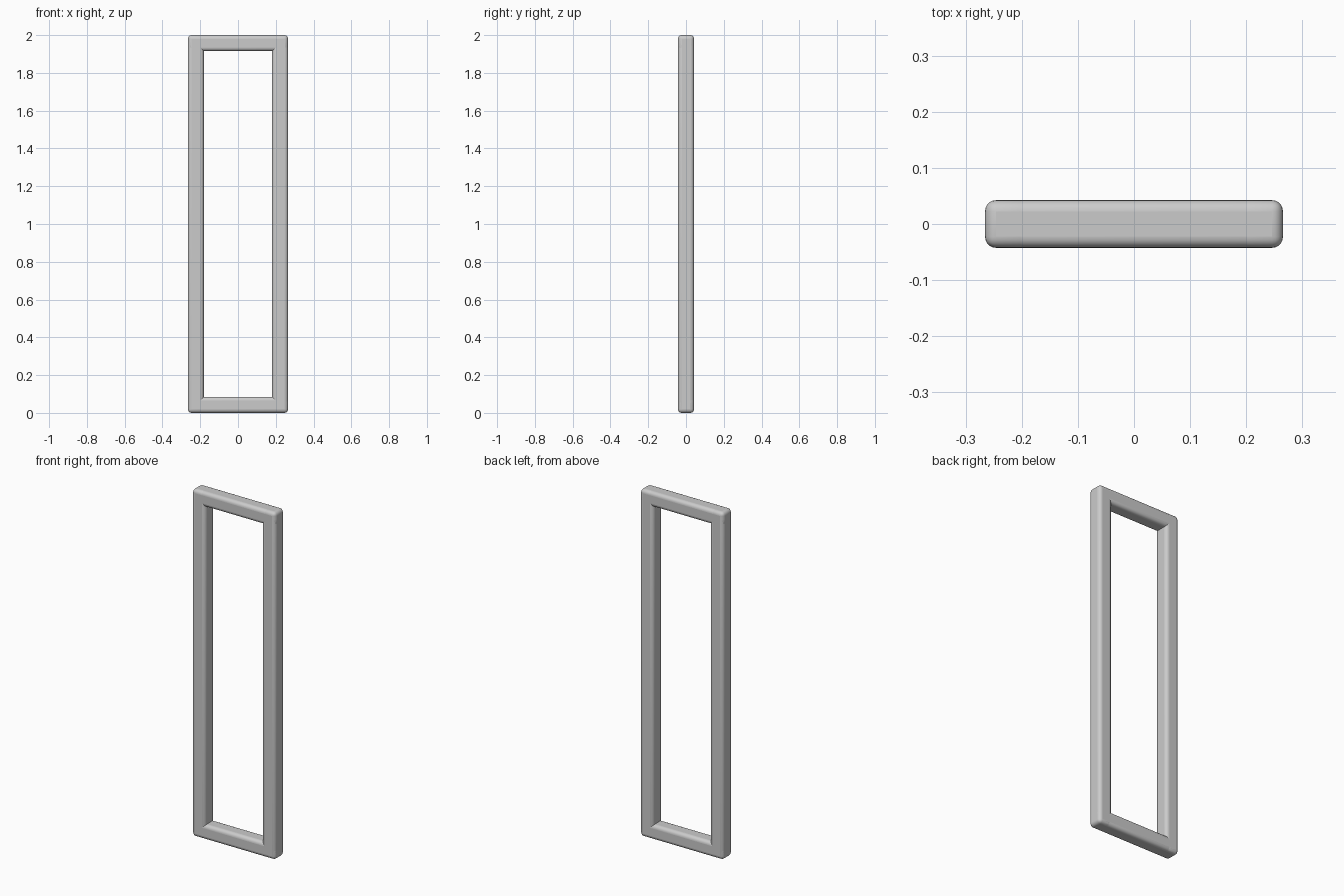
import bpy

if "Cube" in bpy.data.objects:
    bpy.data.objects.remove(bpy.data.objects["Cube"])

W, H, T, R = 0.531, 2.0, 0.085, 0.02  # outer width, height, bar thickness, edge radius


def bar(name, size, loc):
    """Square bar with rounded edges."""
    bpy.ops.mesh.primitive_cube_add(size=1, location=loc)
    ob = bpy.context.object
    ob.name = name
    ob.scale = size
    bpy.ops.object.transform_apply(location=False, rotation=False, scale=True)
    mod = ob.modifiers.new("round_edges", 'BEVEL')
    mod.width = R
    mod.segments = 5
    mod.limit_method = 'NONE'
    bpy.ops.object.shade_smooth_by_angle()
    return ob


# Upright posts
for side, s in (("left", -1), ("right", 1)):
    bar(side + "_post", (T, T, H), (s * (W - T) / 2, 0, H / 2))

# Horizontal rails, overlapping the posts at the corners
for end, z in (("bottom", T / 2), ("top", H - T / 2)):
    bar(end + "_rail", (W, T, T), (0, 0, z))
